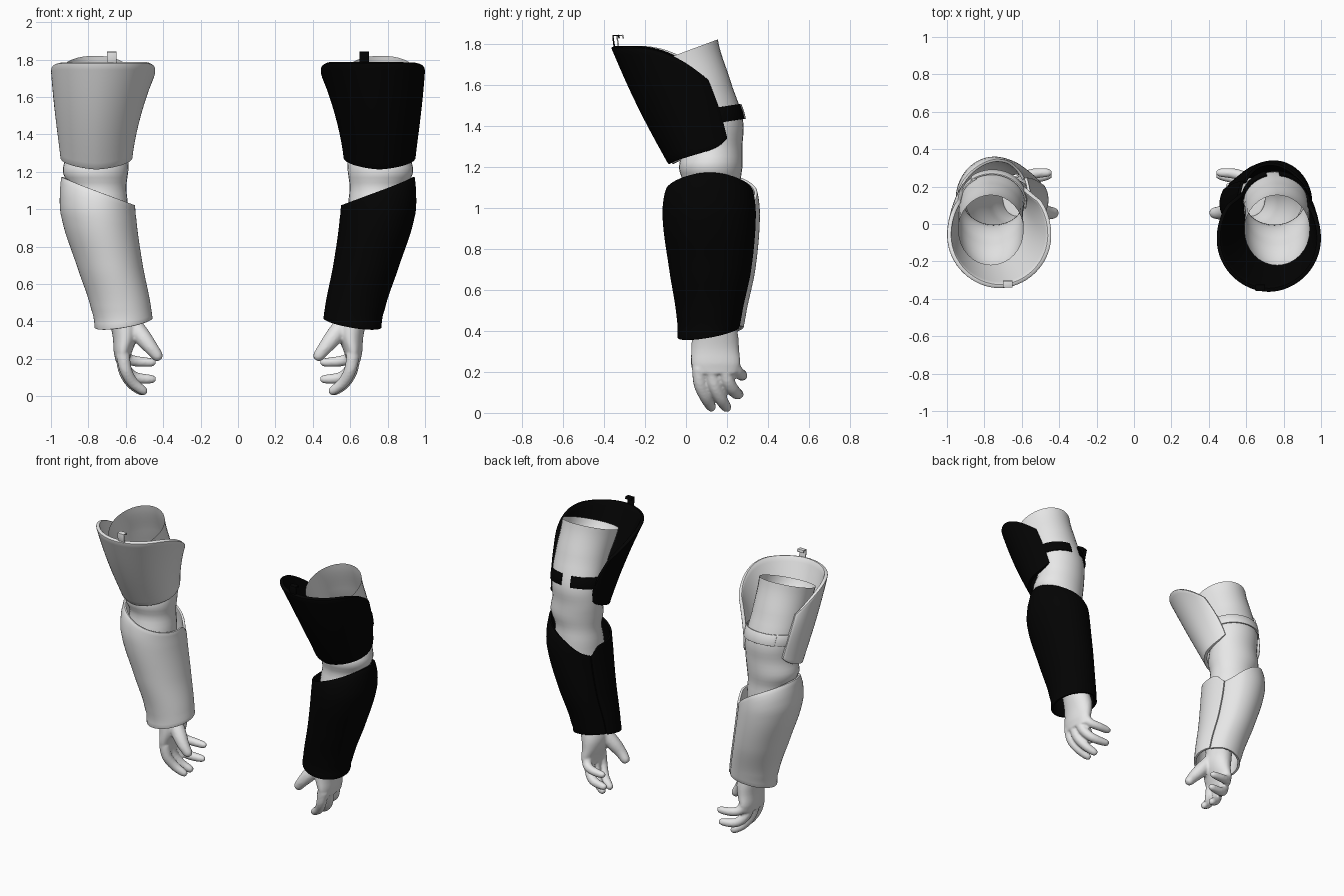
import bpy
from math import sin, cos, pi, radians, exp, copysign
from mathutils import Vector

if "Cube" in bpy.data.objects:
    bpy.data.objects.remove(bpy.data.objects["Cube"], do_unlink=True)


def material(name, value):
    m = bpy.data.materials.new(name)
    m.use_nodes = True
    m.diffuse_color = (value, value, value, 1)
    m.node_tree.nodes["Principled BSDF"].inputs["Base Color"].default_value = (value, value, value, 1)
    return m


pale = material("pale_grey", 0.8)
black = material("black", 0.001)


def sample(keys, t):
    """Smooth curve through a list of tuples, t from 0 to 1."""
    f = min(max(t, 0), 1) * (len(keys) - 1)
    i = min(int(f), len(keys) - 2)
    f -= i
    pick = lambda k: Vector(keys[min(max(k, 0), len(keys) - 1)])
    a, b, c, d = pick(i - 1), pick(i), pick(i + 1), pick(i + 2)
    return b + (c - a) * (f / 2) + (a - b * 2.5 + c * 2 - d / 2) * f ** 2 \
        + ((b - c) * 1.5 + (d - a) / 2) * f ** 3


def at_height(keys, z):
    """Section values (after the height) at height z."""
    n = len(keys) - 1
    for i in range(n):
        if z <= keys[i + 1][0] or i == n - 1:
            f = (z - keys[i][0]) / (keys[i + 1][0] - keys[i][0])
            return sample([k[1:] for k in keys], (i + min(max(f, 0), 1)) / n)


def apply(ob, mods):
    for kind, settings in mods:
        m = ob.modifiers.new(kind.lower(), kind)
        for key, val in settings.items():
            setattr(m, key, val)
        bpy.ops.object.modifier_apply(modifier=m.name)


def loft(name, side, parts, mat, closed=True, caps=(False, False), mods=(), shift=0):
    """Skin rows of points; parts is a list of row lists joined in one object."""
    verts, faces = [], []
    for rows in parts:
        base, n = len(verts), len(rows[0])
        verts += [(side * p[0], p[1] + shift, p[2]) for r in rows for p in r]
        for i in range(len(rows) - 1):
            for j in range(n if closed else n - 1):
                k = (j + 1) % n
                faces.append([base + i * n + j, base + i * n + k,
                              base + (i + 1) * n + k, base + (i + 1) * n + j])
        if caps[0]:
            faces.append([base + j for j in reversed(range(n))])
        if caps[1]:
            faces.append([base + (len(rows) - 1) * n + j for j in range(n)])
    if side < 0:
        faces = [f[::-1] for f in faces]
    me = bpy.data.meshes.new(name)
    me.from_pydata(verts, [], faces)
    me.materials.append(mat)
    ob = bpy.data.objects.new(name, me)
    bpy.context.collection.objects.link(ob)
    bpy.ops.object.select_all(action='DESELECT')
    ob.select_set(True)
    bpy.context.view_layer.objects.active = ob
    apply(ob, mods)
    bpy.ops.object.shade_smooth_by_angle(angle=radians(40))
    return ob


def shell(thickness, offset=-1):
    return [('SOLIDIFY', dict(thickness=thickness, offset=offset)),
            ('BEVEL', dict(width=thickness * 0.25, segments=2, limit_method='ANGLE',
                           angle_limit=radians(50)))]


def ring(x, y, z, rx, ry, tilt=0, n=32):
    return [(x + rx * cos(a), y + ry * sin(a), z + tilt * sin(a))
            for a in (2 * pi * j / n for j in range(n))]


def tube(keys, n=12, steps=14):
    """Round finger along (x, y, z, radius) keys with a rounded tip."""
    rows = []
    for i in range(steps + 1):
        t = i / steps
        p = sample(keys, t)
        d = (sample(keys, min(t + .02, 1)) - sample(keys, max(t - .02, 0))).to_3d()
        q = d.to_track_quat('Z', 'Y')
        r = p[3] * (1.08 if t < .9 else (1 - ((t - .9) / .13) ** 2) ** .5)
        rows.append([Vector(p[:3]) + q @ Vector((r * cos(a), r * sin(a), 0))
                     for a in (2 * pi * j / n for j in range(n))])
    return rows


# height, centre x, centre y, half width, half depth
ARM = [(.42, .615, .14, .07, .085), (.60, .65, .12, .11, .12), (.90, .73, .11, .15, .16),
       (1.04, .745, .12, .155, .15), (1.12, .75, .125, .153, .14), (1.2, .762, .12, .175, .155),
       (1.3, .75, .135, .167, .14), (1.42, .755, .13, .17, .148),
       (1.56, .765, .065, .172, .16), (1.75, .765, -.033, .175, .188)]
CUFF = [(.36, .612, .108, .155, .15), (.45, .622, .112, .16, .156), (.7, .686, .118, .177, .2),
        (.95, .743, .113, .199, .227), (1.08, .753, .113, .2, .215), (1.18, .755, .115, .19, .17)]
PALM = [(.19, .618, .145, .038, .107), (.24, .615, .145, .05, .12), (.31, .603, .142, .066, .117),
        (.38, .605, .142, .078, .112), (.48, .625, .135, .08, .10)]
FINGERS = {
    "thumb": [(.575, .11, .40, .045), (.51, .078, .315, .044), (.462, .06, .255, .035), (.415, .06, .195, .026)],
    "index": [(.615, .065, .22, .034), (.60, .07, .14, .031), (.56, .10, .07, .028), (.49, .13, .017, .022)],
    "middle": [(.62, .12, .22, .034), (.605, .14, .13, .031), (.56, .175, .06, .028), (.495, .205, .017, .022)],
    "ring": [(.62, .18, .22, .034), (.605, .205, .15, .031), (.55, .24, .10, .028), (.44, .262, .09, .022)],
    "little": [(.61, .225, .24, .032), (.59, .25, .20, .028), (.53, .27, .185, .026), (.44, .275, .18, .021)],
}


def upper_guard_point(phi, v):
    """Flared front shell; phi is measured from the front, v runs bottom to top."""
    sx = copysign(abs(sin(phi)) ** (1.04 if cos(phi) > 0 else .8), sin(phi))
    low_y = .088 - .173 * cos(phi)
    top_y = -.08 - .285 * cos(phi)
    u = (low_y + .085) / .29
    low_z = 1.21 + .09 * u ** .8 + .04 * u ** 8
    top_z = 1.78 - 1.2 * max(0, top_y + .25) ** 2
    x = .757 - .037 * v * v + (.192 + .088 * v ** 1.2) * sx
    y = low_y + (top_y - low_y) * v - .012 * sin(pi * v) * cos(phi)
    return x, y, low_z + (top_z - low_z) * v


def cuff_point(az, v, slit):
    """Forearm shell with a notch where its ends meet at the inner back."""
    gap = (az - slit + pi) % (2 * pi) - pi
    notch = .07 * exp(-(gap / (.7 if gap < 0 else .2)) ** 2)
    top = 1.097 + .075 * cos(az) - notch
    low = .39 - .035 * cos(az - radians(315))
    z = low + (top - low) * v
    x, y, rx, ry = at_height(CUFF, z)
    # The end that tucks under the inner flap sits slightly closer to the arm
    k = 1 - .06 * max(0, 1 - (slit + 2 * pi - az) / .6)
    return x + k * rx * cos(az), y + k * ry * sin(az), z


def build_arm(side, label, armour, shift, strap_spans):
    # Bare arm, open at the shoulder end
    rows = []
    for i in range(49):
        z = .42 + 1.33 * i / 48
        x, y, rx, ry = at_height(ARM, z)
        rows.append(ring(x, y, z, rx, ry, .07 * max(0, (z - 1.4) / .35)))
    loft(label + "_arm", side, [rows], pale, caps=(True, False))

    # Hand, fused from palm and fingers
    palm = []
    for i in range(13):
        z = .19 + .29 * i / 12
        x, y, rx, ry = at_height(PALM, z)
        palm.append(ring(x, y, z, rx, ry))
    hand = loft(label + "_hand", side, [palm], pale, caps=(True, True))
    loft(label + "_fingers", side, [tube(k) for k in FINGERS.values()], pale, caps=(True, True))
    hand.select_set(True)
    bpy.context.view_layer.objects.active = hand
    bpy.ops.object.join()
    apply(hand, [('REMESH', dict(mode='VOXEL', voxel_size=.008)),
                 ('SMOOTH', dict(factor=.5, iterations=5))])
    bpy.ops.object.shade_smooth()

    # Upper arm guard
    span = radians(132)
    rows = [[upper_guard_point(span * (j / 24 - 1), i / 16) for j in range(49)] for i in range(17)]
    loft(label + "_upper_guard", side, [rows], armour, closed=False, mods=shell(.024), shift=shift)

    # Forearm guard, wrapped round from the inner flap to the tucked end
    slit = radians(149)
    rows = [[cuff_point(slit + radians(360) * j / 72, i / 24, slit) for j in range(73)] for i in range(25)]
    loft(label + "_forearm_guard", side, [rows], armour, closed=False, mods=shell(.016), shift=shift)

    # Two strap ends round the back of the arm
    bands = []
    for start, end, grow in strap_spans:
        rows = []
        for h in (-.036, 0, .036):
            row = []
            for j in range(25):
                a = radians(start + (end - start) * j / 24)
                z = 1.445 + .025 * sin(a) + h
                x, y, rx, ry = at_height(ARM, z - .015 * sin(a))
                row.append((x + (rx + grow) * cos(a), y + (ry + grow) * sin(a), z))
            rows.append(row)
        bands.append(rows)
    loft(label + "_strap", side, bands, armour, closed=False, mods=shell(.008))

    # Small hook on the upper rim
    path = [(-.345, 1.765), (-.352, 1.8), (-.356, 1.838), (-.328, 1.84), (-.326, 1.825)]
    rows = [[(.65, y, z), (.70, y, z)] for y, z in path]
    loft(label + "_hook", side, [rows], armour, closed=False, mods=shell(.008, 0), shift=shift)


build_arm(1, "left", black, 0, [(-10, 84, .008), (106, 190, .012)])
build_arm(-1, "right", pale, .02, [(-10, 62, .008), (52, 190, .014)])
